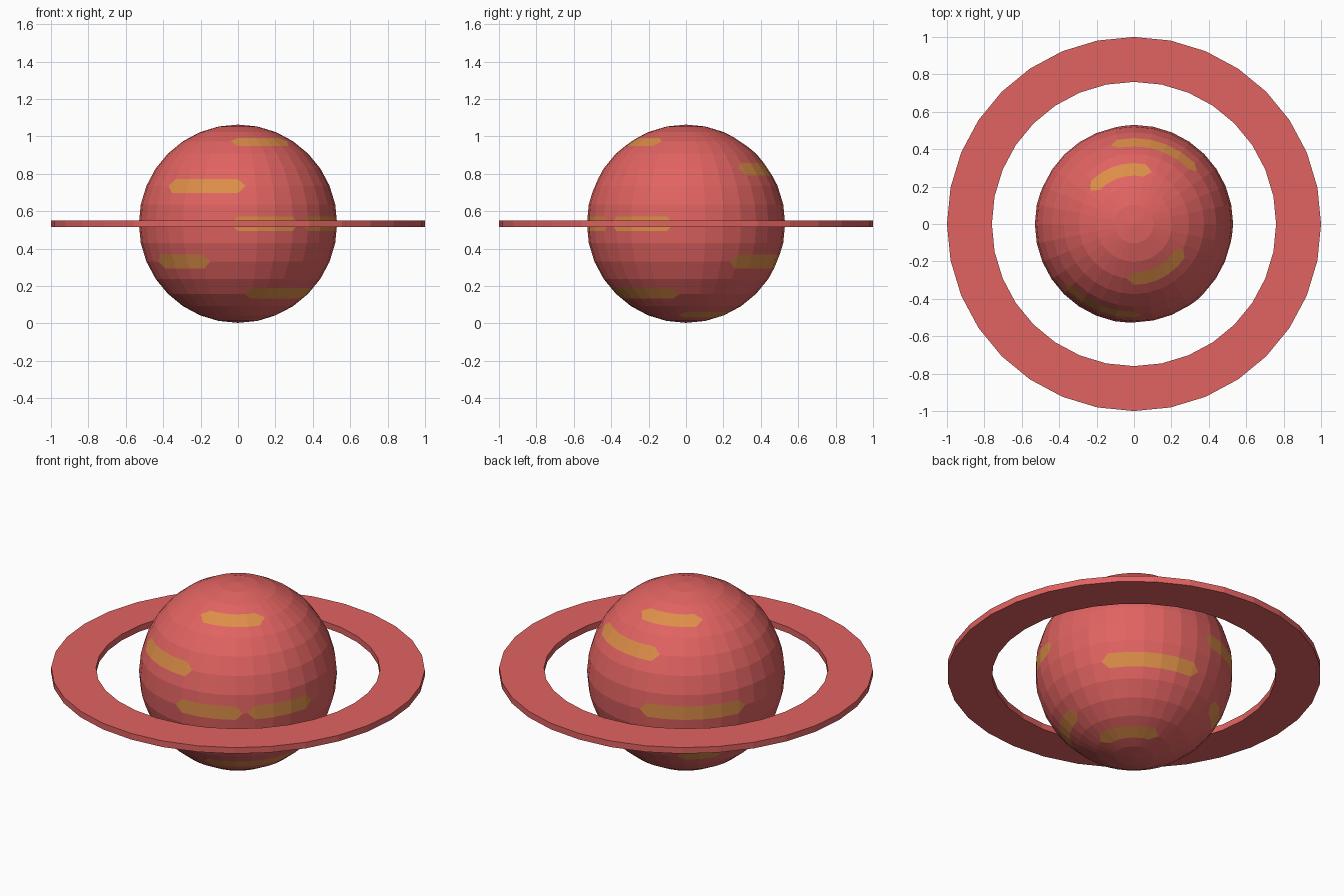
import bpy
import bmesh
import math

SIDES = 32
STEP = 2 * math.pi / SIDES
RADIUS = 0.53
CENTRE = 0.533

cube = bpy.data.objects.get("Cube")
if cube:
    bpy.data.objects.remove(cube)


def make_material(name, colour):
    mat = bpy.data.materials.new(name)
    mat.use_nodes = True
    mat.diffuse_color = (*colour, 1)
    mat.node_tree.nodes["Principled BSDF"].inputs["Base Color"].default_value = (*colour, 1)
    return mat


def make_object(name, bm, materials):
    mesh = bpy.data.meshes.new(name)
    bm.to_mesh(mesh)
    bm.free()
    for mat in materials:
        mesh.materials.append(mat)
    obj = bpy.data.objects.new(name, mesh)
    obj.location.z = CENTRE
    bpy.context.collection.objects.link(obj)
    return obj


red = make_material("coral red", (0.75, 0.125, 0.12))
orange = make_material("cloud orange", (0.72, 0.27, 0.065))

# Cloud streaks: latitude row, first and last meridian, counted in steps of the sphere grid
STREAKS = [
    (5, -8, -3), (5, 7, 12), (3, 4, 9), (2, -12, -8),
    (0, -8, -5), (0, -4, -1), (0, 9, 14),
    (-2, -13, -10), (-2, 3, 8), (-3, 11, 13), (-4, -7, -1), (-6, 0, 7),
]

# Planet: a faceted globe whose streaks are bevelled runs of latitude edges
bm = bmesh.new()
bmesh.ops.create_uvsphere(bm, u_segments=SIDES, v_segments=SIDES // 2, radius=RADIUS)


def in_streak(edge):
    a, b = (v.co for v in edge.verts)
    if abs(a.z - b.z) > 0.001:
        return False
    mid = (a + b) / 2
    row = round(math.asin(a.z / RADIUS) / STEP)
    column = math.floor(math.atan2(mid.y, mid.x) / STEP)
    return any(row == r and first <= column < last for r, first, last in STREAKS)


streak_edges = [e for e in bm.edges if in_streak(e)]
bmesh.ops.bevel(bm, geom=streak_edges, offset=0.04, offset_type='OFFSET',
                segments=1, profile=0.5, affect='EDGES', material=1)
make_object("planet", bm, [red, orange])

# Ring: a flat washer with a square section
bm = bmesh.new()
section = [(0.76, -0.018), (1, -0.018), (1, 0.018), (0.76, 0.018)]
loops = [[bm.verts.new((r * math.cos(i * STEP), r * math.sin(i * STEP), z))
          for r, z in section] for i in range(SIDES)]
for i, loop in enumerate(loops):
    following = loops[(i + 1) % SIDES]
    for j in range(len(section)):
        k = (j + 1) % len(section)
        bm.faces.new((loop[j], following[j], following[k], loop[k]))
bmesh.ops.recalc_face_normals(bm, faces=bm.faces)
make_object("ring", bm, [red])
